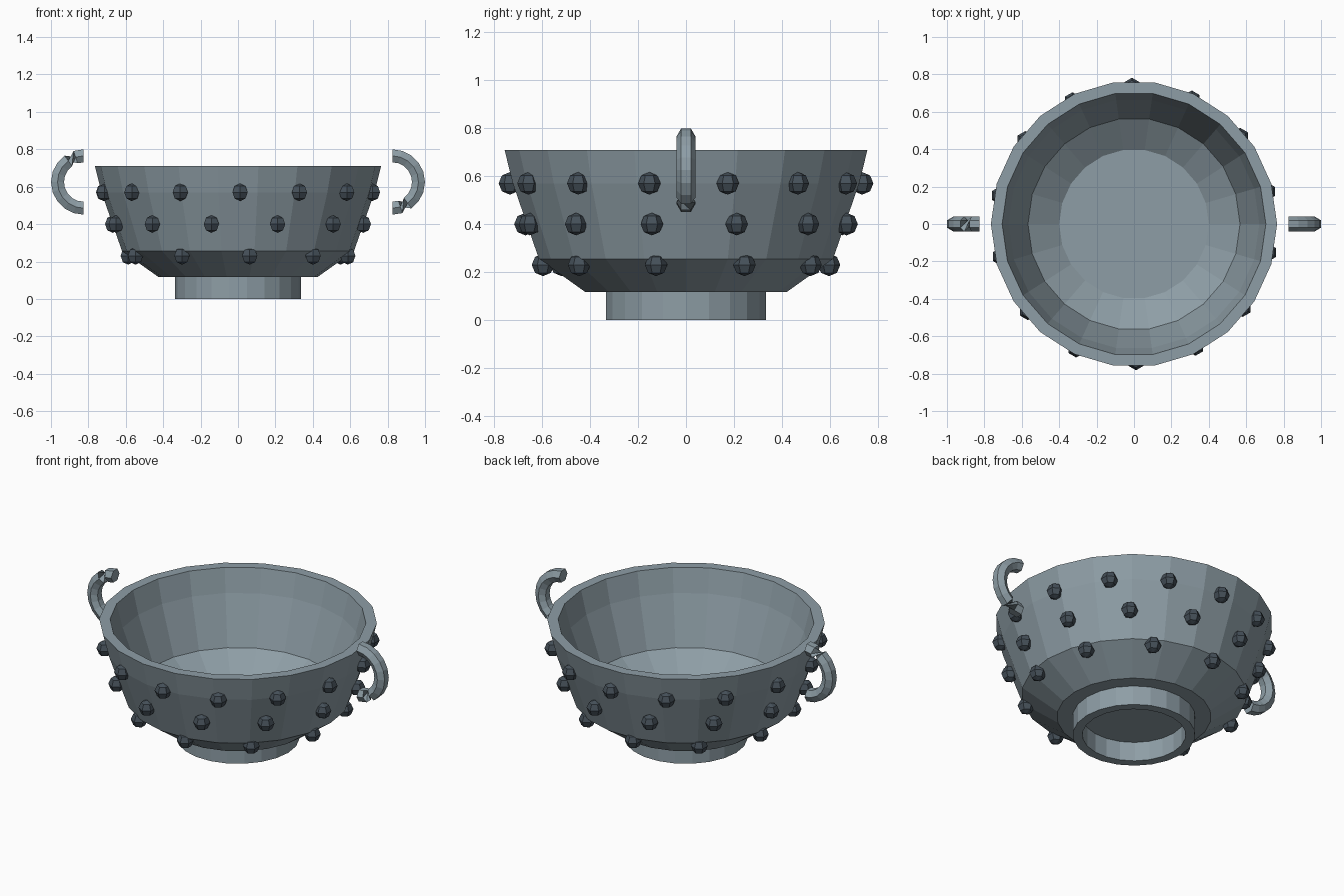
import bpy, bmesh
from math import sin, cos, pi, radians, sqrt
from mathutils import Vector

if "Cube" in bpy.data.objects:
    bpy.data.objects.remove(bpy.data.objects["Cube"])


def material(name, rgb):
    m = bpy.data.materials.new(name)
    m.diffuse_color = (*rgb, 1)
    m.use_nodes = True
    m.node_tree.nodes["Principled BSDF"].inputs["Base Color"].default_value = m.diffuse_color
    return m


BODY = material("blue_grey", (0.27, 0.34, 0.38))
DARK = material("dark_slate", (0.06, 0.08, 0.10))


def finish(bm, name, mat):
    bmesh.ops.recalc_face_normals(bm, faces=bm.faces)
    me = bpy.data.meshes.new(name)
    bm.to_mesh(me)
    bm.free()
    me.materials.append(mat)
    ob = bpy.data.objects.new(name, me)
    bpy.context.collection.objects.link(ob)
    return ob


def lathe(bm, profile, n, centre=(0, 0, 0), phase=0.0, closed=False):
    """Revolve (radius, z) points around z; radius 0 becomes a single pole."""
    c = Vector(centre)
    rings = []
    for r, z in profile:
        if r == 0:
            rings.append([bm.verts.new(c + Vector((0, 0, z)))] * n)
        else:
            rings.append([bm.verts.new(c + Vector((r * cos(phase + 2 * pi * i / n),
                                                   r * sin(phase + 2 * pi * i / n), z)))
                          for i in range(n)])
    pairs = list(zip(rings, rings[1:]))
    if closed:
        pairs.append((rings[-1], rings[0]))
    for a, b in pairs:
        for i in range(n):
            j = (i + 1) % n
            bm.faces.new(list(dict.fromkeys((a[i], a[j], b[j], b[i]))))


SIDES = 22

# Bowl: outside wall, rim, inside wall and floor
bm = bmesh.new()
lathe(bm, [(0, 0.117), (0.425, 0.117), (0.62, 0.255), (0.73, 0.57), (0.765, 0.71),
           (0.705, 0.71), (0.67, 0.57), (0.567, 0.285), (0.40, 0.17), (0, 0.17)], SIDES)
finish(bm, "bowl", BODY)

# Hollow foot ring
bm = bmesh.new()
lathe(bm, [(0.338, 0), (0.338, 0.12), (0.285, 0.12), (0.285, 0)], SIDES, closed=True)
finish(bm, "foot_ring", BODY)

# Rows of faceted studs, every row starting at -12 degrees
R = 0.047
S = R / sqrt(2)
BALL = [(0, -R), (S, -S), (R, 0), (S, S), (0, R)]
for name, count, radius, z in (("lower_studs", 10, 0.60, 0.23),
                               ("middle_studs", 12, 0.685, 0.40),
                               ("upper_studs", 14, 0.735, 0.57)):
    bm = bmesh.new()
    for k in range(count):
        a = radians(-12) + 2 * pi * k / count
        lathe(bm, BALL, 6, (radius * cos(a), radius * sin(a), z), radians(30))
    finish(bm, name, DARK)


# C-shaped handles: hexagonal tube with a half-turn twist near one end
def handle(name, side):
    bm = bmesh.new()
    steps, major, tube = 10, 0.14, 0.04
    rings = []
    for k in range(steps + 1):
        a = pi / 2 - pi * k / steps
        twist = pi if k >= steps - 1 else 0
        ring = []
        for i in range(6):
            t = pi / 2 + 2 * pi * i / 6 + twist
            d = major + tube * cos(t)
            ring.append(bm.verts.new((side * (0.825 + d * cos(a)), tube * sin(t),
                                      0.625 + side * d * sin(a))))
        rings.append(ring)
    for p, q in zip(rings, rings[1:]):
        for i in range(6):
            j = (i + 1) % 6
            bm.faces.new((p[i], p[j], q[j], q[i]))
    bm.faces.new(rings[0])
    bm.faces.new(rings[-1])
    finish(bm, name, BODY)


handle("right_handle", 1)
handle("left_handle", -1)
